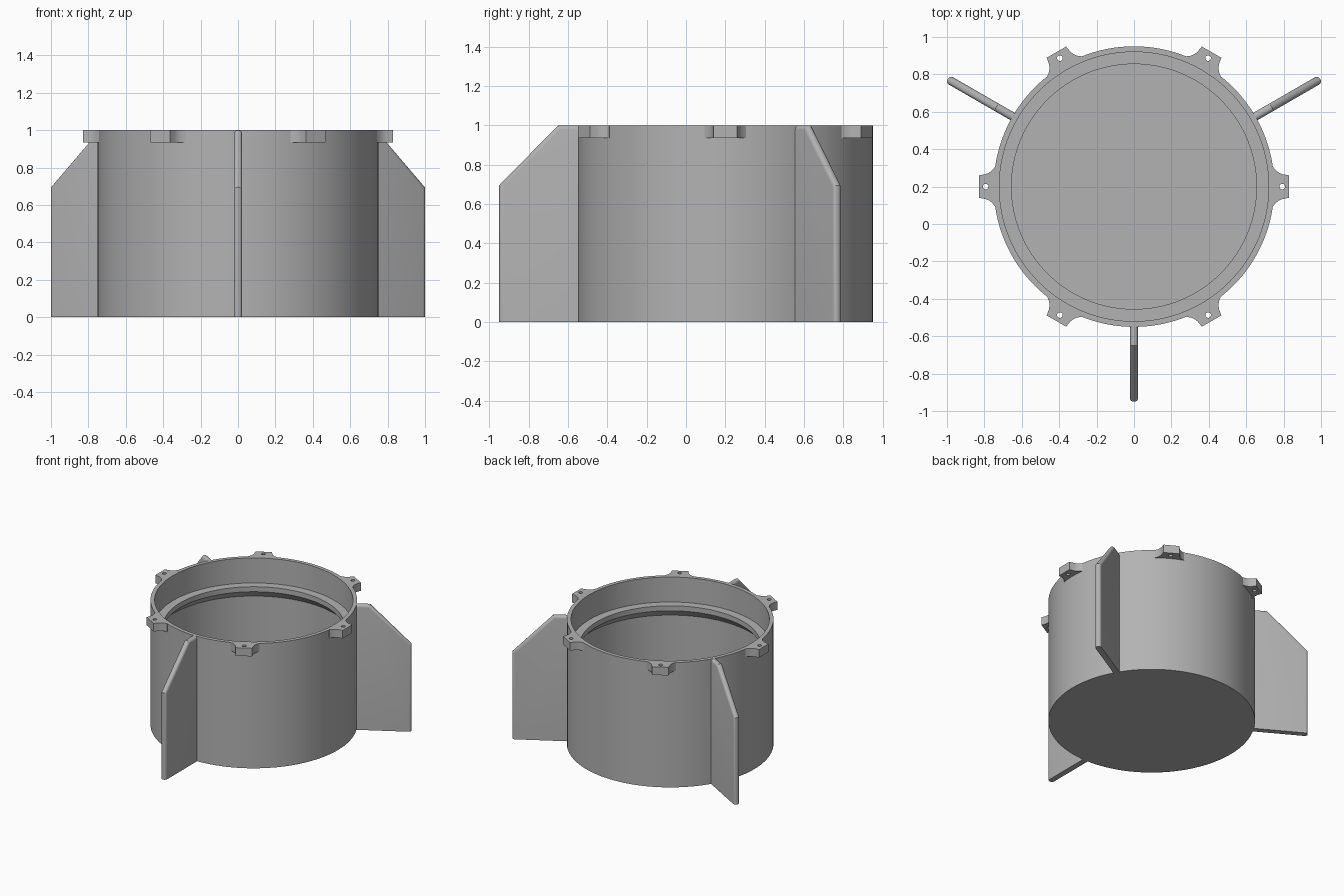
import bpy, bmesh, math
from mathutils import Matrix

if "Cube" in bpy.data.objects:
    bpy.data.objects.remove(bpy.data.objects["Cube"])

CENTRE = Matrix.Translation((0, 0.2, 0))

grey = bpy.data.materials.new("plain grey")
grey.diffuse_color = (0.45, 0.45, 0.45, 1)
grey.use_nodes = True
grey.node_tree.nodes["Principled BSDF"].inputs["Base Color"].default_value = grey.diffuse_color


def add_object(name, mesh, angle=0.0):
    """Link a mesh, turned about the body axis, with smooth curved faces."""
    mesh.materials.clear()
    mesh.materials.append(grey)
    obj = bpy.data.objects.new(name, mesh)
    obj.matrix_world = CENTRE @ Matrix.Rotation(math.radians(angle), 4, 'Z')
    bpy.context.collection.objects.link(obj)
    bpy.ops.object.select_all(action='DESELECT')
    obj.select_set(True)
    bpy.context.view_layer.objects.active = obj
    bpy.ops.object.shade_smooth_by_angle(angle=math.radians(30))
    return obj


def lathe(profile, steps):
    """Spin an (r, z) profile that starts and ends on the axis."""
    bm = bmesh.new()
    verts = [bm.verts.new((r, 0, z)) for r, z in profile]
    edges = [bm.edges.new(pair) for pair in zip(verts, verts[1:])]
    bmesh.ops.spin(bm, geom=verts + edges, cent=(0, 0, 0), axis=(0, 0, 1),
                   angle=math.tau, steps=steps)
    bmesh.ops.remove_doubles(bm, verts=bm.verts, dist=1e-5)
    bmesh.ops.recalc_face_normals(bm, faces=bm.faces)
    mesh = bpy.data.meshes.new("body")
    bm.to_mesh(mesh)
    bm.free()
    return mesh


def fin_mesh(thickness=0.045):
    """Upright plate along +x with rounded top, sloping and outer edges."""
    outline = [(0.735, 0), (1.15, 0), (1.15, 0.695), (0.85, 1), (0.735, 1)]
    bm = bmesh.new()
    face = bm.faces.new([bm.verts.new((x, -thickness / 2, z)) for x, z in outline])
    out = bmesh.ops.extrude_face_region(bm, geom=[face])
    bmesh.ops.translate(bm, vec=(0, thickness, 0),
                        verts=[v for v in out["geom"] if isinstance(v, bmesh.types.BMVert)])
    bmesh.ops.recalc_face_normals(bm, faces=bm.faces)

    def is_rim(e):
        a, b = (v.co for v in e.verts)
        return (abs(a.y - b.y) < 1e-6 and a.z + b.z > 0.01
                and a.x + b.x > 1.48)
    bmesh.ops.bevel(bm, geom=[e for e in bm.edges if is_rim(e)], offset=0.021,
                    segments=5, profile=0.5, affect='EDGES')
    mesh = bpy.data.meshes.new("fin")
    bm.to_mesh(mesh)
    bm.free()
    return mesh


def tab_mesh(z0=0.935, z1=1.0):
    """Flared screw tab along +x with a round hole."""
    half = [(0.83, 0.06), (0.795, 0.066), (0.775, 0.074), (0.757, 0.088),
            (0.743, 0.106), (0.73, 0.1)]
    outline = half + [(x, -y) for x, y in reversed(half)]
    hole = [(0.793 + 0.015 * math.cos(i * math.tau / 20),
             0.015 * math.sin(i * math.tau / 20)) for i in range(20)]
    curve = bpy.data.curves.new("tab_outline", 'CURVE')
    curve.dimensions = '2D'
    curve.fill_mode = 'BOTH'
    curve.extrude = (z1 - z0) / 2
    for loop in (outline, hole):
        spline = curve.splines.new('POLY')
        spline.points.add(len(loop) - 1)
        for point, (x, y) in zip(spline.points, loop):
            point.co = (x, y, 0, 1)
        spline.use_cyclic_u = True
    temp = bpy.data.objects.new("tab_outline", curve)
    bpy.context.collection.objects.link(temp)
    bpy.context.view_layer.update()
    source = temp.evaluated_get(bpy.context.evaluated_depsgraph_get())
    mesh = bpy.data.meshes.new_from_object(source)
    bpy.data.objects.remove(temp)
    bm = bmesh.new()
    bm.from_mesh(mesh)
    bmesh.ops.remove_doubles(bm, verts=bm.verts, dist=1e-5)
    bmesh.ops.translate(bm, verts=bm.verts, vec=(0, 0, (z0 + z1) / 2))
    bmesh.ops.recalc_face_normals(bm, faces=bm.faces)
    bm.to_mesh(mesh)
    bm.free()
    return mesh


# Hollow body: outer wall, rim, socket, inner ledge with flared underside, floor
add_object("body", lathe([(0, 0), (0.75, 0), (0.75, 1), (0.72, 1), (0.72, 0.8),
                          (0.655, 0.8), (0.655, 0.76), (0.72, 0.695),
                          (0.72, 0.03), (0, 0.03)], 128))

# Three fins
for i, a in enumerate((-90, 30, 150)):
    add_object(f"fin_{i + 1}", fin_mesh(), a)

# Six screw tabs around the rim
for i in range(6):
    add_object(f"screw_tab_{i + 1}", tab_mesh(), 60 * i)
